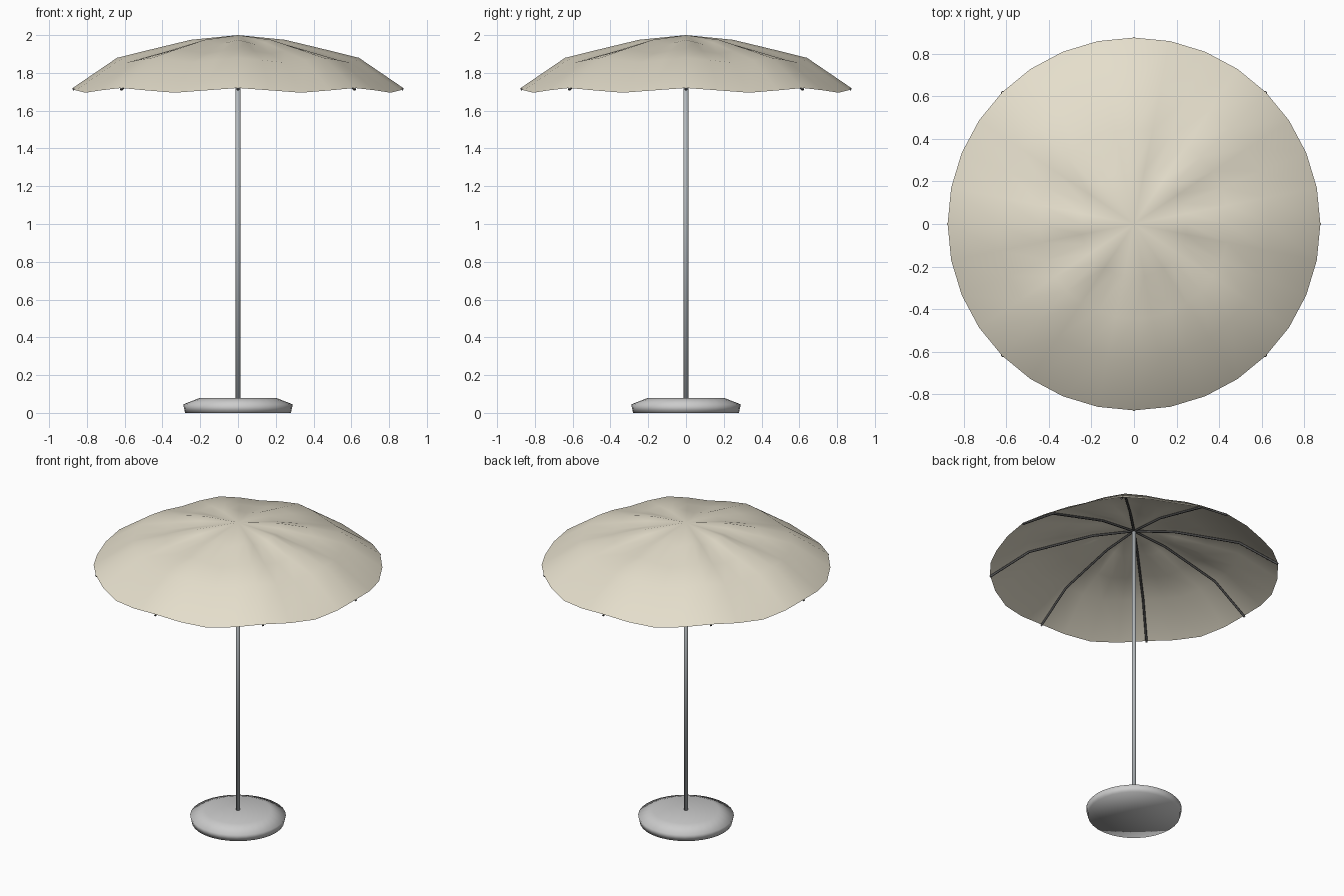
import bpy
import math

if "Cube" in bpy.data.objects:
    bpy.data.objects.remove(bpy.data.objects["Cube"])

SEGMENTS = 32
RIBS = 8
# radius, height of the canopy along a rib
CANOPY = [(0.25, 1.975), (0.445, 1.928), (0.64, 1.88), (0.875, 1.72)]
SAG = 0.025


def material(name, color):
    mat = bpy.data.materials.new(name)
    mat.diffuse_color = (*color, 1)
    mat.use_nodes = True
    mat.node_tree.nodes["Principled BSDF"].inputs["Base Color"].default_value = mat.diffuse_color
    return mat


def make_object(name, verts, faces, mat=None):
    mesh = bpy.data.meshes.new(name)
    mesh.from_pydata(verts, [], faces)
    mesh.update()
    for p in mesh.polygons:
        p.use_smooth = True
    obj = bpy.data.objects.new(name, mesh)
    bpy.context.collection.objects.link(obj)
    if mat:
        mesh.materials.append(mat)
    return obj


def lathe(name, profile, bottom, top, n, mat=None, sag=0.0):
    """Revolve a profile listed bottom to top; None leaves an end open."""
    verts, faces = [], []
    for r, z in profile:
        for i in range(n):
            a = 2 * math.pi * i / n
            drop = sag * (1 - math.cos(RIBS * a)) / 2
            verts.append((r * math.cos(a), r * math.sin(a), z - drop))
    for k in range(len(profile) - 1):
        for i in range(n):
            j = (i + 1) % n
            faces.append((k * n + i, k * n + j, (k + 1) * n + j, (k + 1) * n + i))
    last = (len(profile) - 1) * n
    if bottom is not None:
        c = len(verts)
        verts.append((0, 0, bottom))
        faces += [((i + 1) % n, i, c) for i in range(n)]
    if top is not None:
        c = len(verts)
        verts.append((0, 0, top))
        faces += [(last + i, last + (i + 1) % n, c) for i in range(n)]
    return make_object(name, verts, faces, mat)


fabric = material("fabric_beige", (0.78, 0.73, 0.6))
metal = material("pole_metal", (0.45, 0.48, 0.5))
dark = material("rib_dark", (0.08, 0.08, 0.08))

# Fabric canopy, sagging between the ribs
lathe("canopy", CANOPY[::-1], None, 2.0, SEGMENTS, fabric, SAG)

# Weighted base disc
lathe("base", [(0.28, 0), (0.29, 0.045), (0.2, 0.08)], 0, 0.08, SEGMENTS)

# Pole
lathe("pole", [(0.0135, 0.06), (0.0135, 1.985)], 0.06, 1.985, 16, metal)

# Thin ribs under the canopy
path = [(0.0, 1.985)] + [(r, z - 0.009) for r, z in CANOPY]
for k in range(RIBS):
    a = 2 * math.pi * k / RIBS
    curve = bpy.data.curves.new(f"rib_{k + 1}", 'CURVE')
    curve.dimensions = '3D'
    curve.bevel_depth = 0.007
    curve.bevel_resolution = 1
    curve.use_fill_caps = True
    spline = curve.splines.new('POLY')
    spline.points.add(len(path) - 1)
    for p, (r, z) in zip(spline.points, path):
        p.co = (r * math.cos(a), r * math.sin(a), z, 1)
    curve.materials.append(dark)
    bpy.context.collection.objects.link(bpy.data.objects.new(f"rib_{k + 1}", curve))
